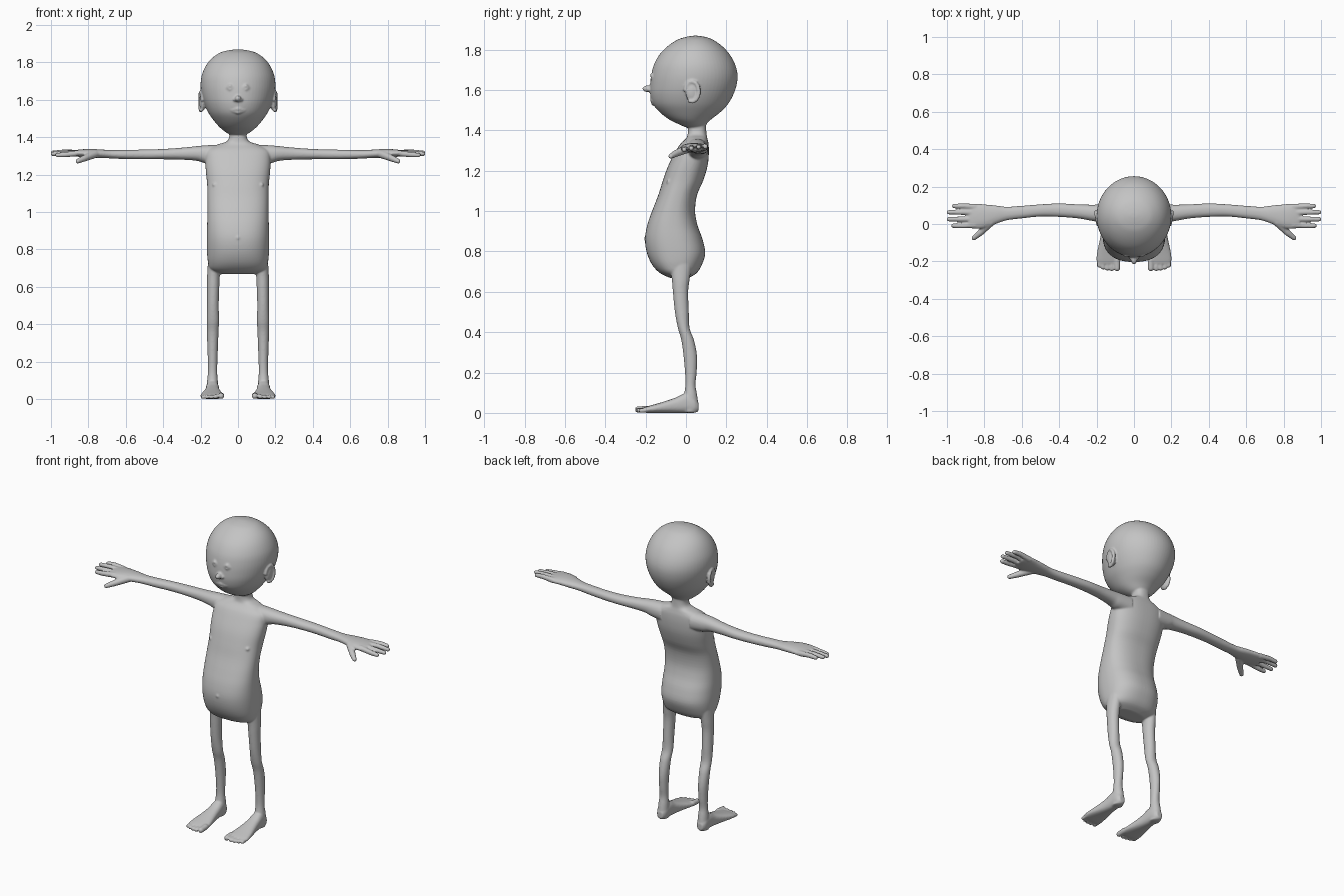
import bpy, bmesh, math
from mathutils import Vector, Matrix

bm = bmesh.new()


def smooth_rows(rows, steps=4):
    """Catmull-Rom interpolation between cross-section rows."""
    out = []
    for i in range(len(rows) - 1):
        p0, p1, p2 = rows[max(i - 1, 0)], rows[i], rows[i + 1]
        p3 = rows[min(i + 2, len(rows) - 1)]
        for k in range(steps):
            t = k / steps
            out.append([0.5 * (2 * b + (c - a) * t + (2 * a - 5 * b + 4 * c - d) * t * t
                               + (3 * b - a - 3 * c + d) * t ** 3)
                        for a, b, c, d in zip(p0, p1, p2, p3)])
    return out + [list(rows[-1])]


def loft(rows, axis, side=1, power=2.0, segs=40):
    """Rows: position on axis, then min/max on each of the other two axes."""
    others = [i for i in range(3) if i != axis]
    rings = []
    for p, u0, u1, v0, v1 in smooth_rows(rows):
        ring = []
        for k in range(segs):
            a = 2 * math.pi * k / segs
            c, s = (math.copysign(abs(f) ** (2 / power), f) for f in (math.cos(a), math.sin(a)))
            co = [0, 0, 0]
            co[axis] = p
            co[others[0]] = (u0 + u1) / 2 + (u1 - u0) / 2 * c
            co[others[1]] = (v0 + v1) / 2 + (v1 - v0) / 2 * s
            co[0] *= side
            ring.append(bm.verts.new(co))
        rings.append(ring)
    for r, q in zip(rings, rings[1:]):
        for k in range(segs):
            j = (k + 1) % segs
            bm.faces.new((r[k], r[j], q[j], q[k]))
    bm.faces.new(rings[0])
    bm.faces.new(rings[-1])


def sym(rows):
    return [(z, -w, w, y0, y1) for z, w, y0, y1 in rows]


def ball(center, radii):
    m = Matrix.Translation(center) @ Matrix.Diagonal((*radii, 1))
    bmesh.ops.create_uvsphere(bm, u_segments=24, v_segments=16, radius=1, matrix=m)


def limb(points, radii):
    """Chain of rounded, tapered segments."""
    for a, b, ra, rb in zip(points, points[1:], radii, radii[1:]):
        a, b = Vector(a), Vector(b)
        rot = (b - a).to_track_quat('Z', 'Y')
        verts = bmesh.ops.create_uvsphere(bm, u_segments=16, v_segments=12, radius=1)['verts']
        for v in verts:
            top = v.co.z > 0.01
            v.co = (b if top else a) + rot @ (v.co * (rb if top else ra))


# torso and neck
loft(sym([(.668, .09, -.075, .01), (.69, .145, -.125, .05), (.73, .16, -.165, .077),
          (.79, .166, -.193, .095), (.86, .167, -.203, .082), (.93, .165, -.192, .057),
          (1.0, .163, -.168, .045), (1.08, .163, -.137, .055), (1.15, .165, -.115, .085),
          (1.22, .172, -.09, .106), (1.28, .174, -.06, .113), (1.33, .166, -.03, .112),
          (1.36, .11, 0, .106), (1.378, .06, .008, .102), (1.41, .046, .01, .1),
          (1.46, .05, .01, .1)]), 2, power=2.4, segs=64)

# head
loft(sym([(1.415, .045, 0, .085), (1.43, .07, -.035, .1), (1.455, .1, -.085, .125),
          (1.49, .13, -.13, .17), (1.53, .158, -.163, .208), (1.58, .181, -.177, .236),
          (1.63, .195, -.177, .252), (1.68, .2, -.171, .255), (1.73, .194, -.157, .242),
          (1.78, .173, -.128, .214), (1.82, .142, -.087, .176), (1.85, .1, -.04, .132),
          (1.863, .06, 0, .095), (1.869, .02, .035, .06)]), 2, segs=64)

# nose and navel
ball((0, -.189, 1.606), (.017, .027, .017))
ball((0, -.199, .862), (.012, .009, .012))

for s in (-1, 1):
    # face details: nostril, lips, closed eyelids
    ball((s * .016, -.178, 1.601), (.011, .013, .01))
    limb([(0, -.168, 1.552), (s * .037, -.162, 1.546)], [.011, .005])
    limb([(0, -.163, 1.534), (s * .034, -.16, 1.541)], [.011, .005])
    for z, r in ((1.674, .010), (1.655, .008)):
        limb([(s * .026, -.168, 1.664), (s * .042, -.168, z), (s * .058, -.163, 1.664)],
             [.006, r, .006])

    # ear: dished plate with a raised rim
    ball((s * .19, .03, 1.59), (.017, .032, .05))
    rim = [math.radians(a) for a in range(-110, 171, 28)]
    limb([(s * (.198 + .006 * math.cos(a)), .03 + .034 * math.cos(a), 1.592 + .05 * math.sin(a))
          for a in rim], [.01] * len(rim))

    # chest detail
    ball((s * .125, -.085, 1.145), (.012, .012, .012))

    # arm and palm
    loft([(.1, .0, .11, 1.25, 1.36), (.18, .01, .105, 1.262, 1.356), (.22, .016, .103, 1.274, 1.352),
          (.3, .03, .105, 1.28, 1.344), (.4, .038, .11, 1.282, 1.337), (.5, .04, .105, 1.282, 1.334),
          (.6, .03, .097, 1.283, 1.332), (.68, .02, .092, 1.287, 1.331), (.74, .0, .099, 1.289, 1.335),
          (.8, -.022, .105, 1.292, 1.337), (.85, -.026, .109, 1.295, 1.334),
          (.885, -.02, .104, 1.3, 1.328)], 0, s, 2.2)

    # fingers, little finger at the back
    for y, tip, z in ((.096, .972, 1.322), (.063, 1.0, 1.32), (.026, 1.0, 1.314), (-.009, .975, 1.307)):
        limb([(s * .85, y * .93 + .003, 1.315), (s * .92, y, z), (s * (tip - .01), y, z - .003)],
             [.0165, .0145, .0125])

    # thumb
    limb([(s * .765, .01, 1.31), (s * .82, -.045, 1.288), (s * .856, -.075, 1.272)], [.022, .018, .013])

    # leg
    loft([(.74, .09, .16, -.08, .03), (.66, .097, .165, -.07, .018), (.6, .1, .165, -.065, .011),
          (.5, .103, .165, -.055, .014), (.42, .101, .166, -.04, .018), (.36, .104, .166, -.023, .04),
          (.28, .107, .164, -.012, .055), (.2, .11, .161, -.005, .053), (.14, .111, .161, -.003, .047),
          (.09, .107, .166, -.01, .055), (.04, .105, .169, -.02, .061),
          (.002, .11, .165, -.015, .054)], 2, s)

    # foot
    loft([(.062, .12, .155, .01, .05), (.04, .107, .168, 0, .08), (0, .102, .171, 0, .098),
          (-.05, .098, .176, 0, .076), (-.1, .09, .186, 0, .059), (-.15, .08, .197, 0, .044),
          (-.19, .075, .201, 0, .033), (-.213, .08, .195, .002, .026)], 1, s, 2.5)

    # toes, big toe on the inside
    for x, tip, r in ((.09, -.253, .0165), (.119, -.252, .0125), (.143, -.25, .012),
                      (.166, -.244, .012), (.187, -.234, .0115)):
        limb([(s * x, -.19, r + .003), (s * x, tip + r, r)], [r, r])

bmesh.ops.recalc_face_normals(bm, faces=bm.faces)
mesh = bpy.data.meshes.new("body")
bm.to_mesh(mesh)
bm.free()
body = bpy.data.objects.new("body", mesh)
bpy.context.collection.objects.link(body)

# one plain grey skin
grey = bpy.data.materials.new("plain_grey")
grey.diffuse_color = (.55, .55, .55, 1)
mesh.materials.append(grey)

# fuse all parts into one soft skin
fuse = body.modifiers.new("fuse", 'REMESH')
fuse.mode = 'VOXEL'
fuse.voxel_size = .005
fuse.use_smooth_shade = True
soften = body.modifiers.new("soften", 'SMOOTH')
soften.factor = .5
soften.iterations = 5
